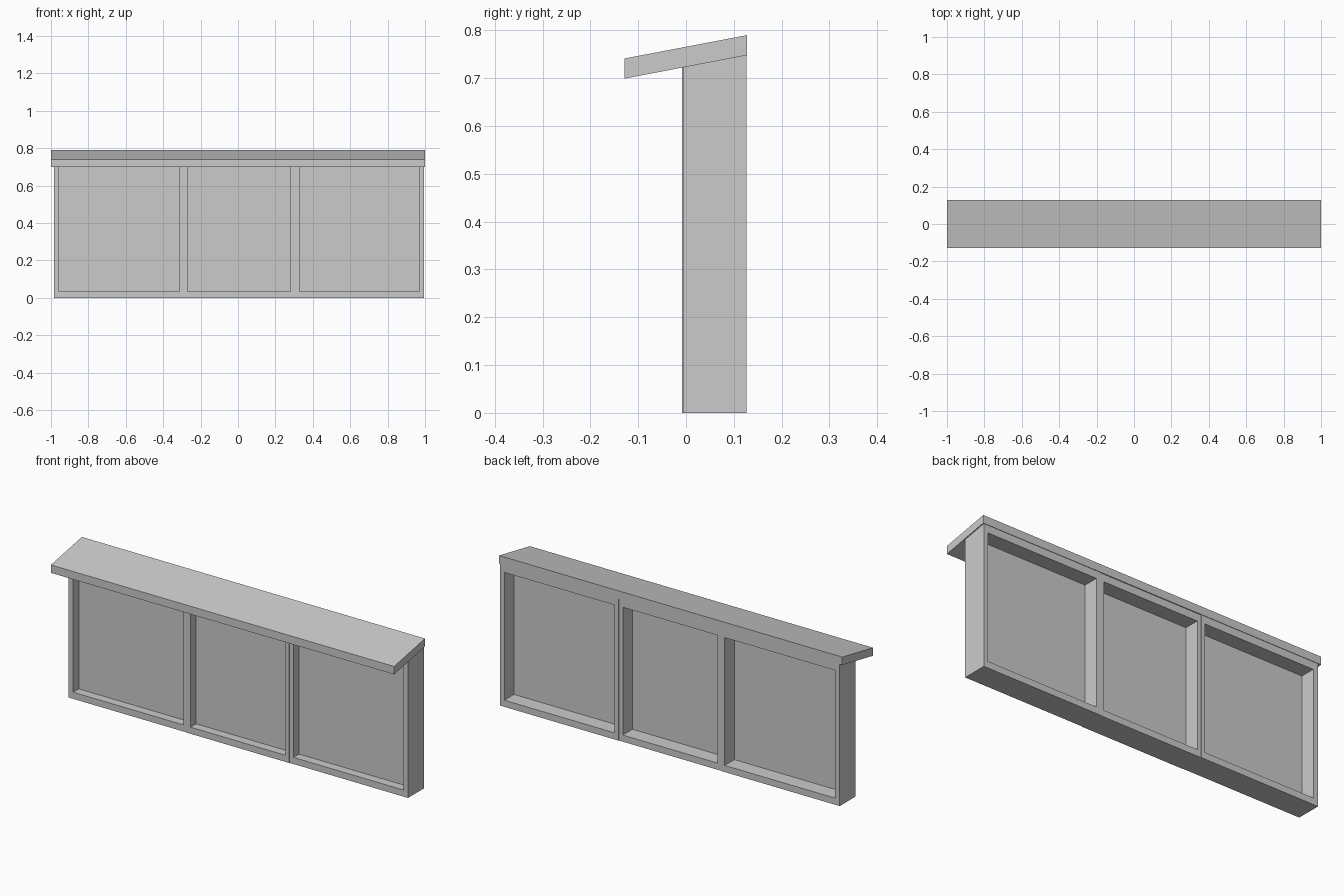
import bpy, bmesh

if "Cube" in bpy.data.objects:
    bpy.data.objects.remove(bpy.data.objects["Cube"])

# Roof underside line: height as a function of depth
def under(y):
    return 0.699 + (y + 0.129) * 0.049 / 0.257

def make(name, verts, faces):
    me = bpy.data.meshes.new(name)
    me.from_pydata(verts, [], faces)
    bm = bmesh.new()
    bm.from_mesh(me)
    bmesh.ops.recalc_face_normals(bm, faces=bm.faces)
    bm.to_mesh(me)
    bm.free()
    ob = bpy.data.objects.new(name, me)
    bpy.context.collection.objects.link(ob)
    return ob

# Prism: yz profile stretched along x
def prism(name, x0, x1, prof):
    n = len(prof)
    verts = [(x, y, z) for x in (x0, x1) for y, z in prof]
    faces = [tuple(range(n)), tuple(range(n, 2 * n))]
    faces += [(i, (i + 1) % n, (i + 1) % n + n, i + n) for i in range(n)]
    return make(name, verts, faces)

# Window frame: one solid ring whose top follows the roof slope
def frame(name, x0, x1, ix0, ix1, y0, y1, z0=0.035, z1=0.708):
    verts = []
    for y in (y0, y1):
        t = under(y)
        verts += [(x0, y, 0), (x1, y, 0), (x1, y, t), (x0, y, t)]
        verts += [(ix0, y, z0), (ix1, y, z0), (ix1, y, z1), (ix0, y, z1)]
    faces = []
    for i in range(4):
        j = (i + 1) % 4
        faces += [(i, j, j + 4, i + 4), (i + 8, j + 8, j + 12, i + 12),
                  (i, j, j + 8, i + 8), (i + 4, j + 4, j + 12, i + 12)]
    return make(name, verts, faces)

# Three bays: outer x, opening x, depth offset (middle sits slightly forward)
bays = [("left", -0.984, -0.294, -0.956, -0.314, 0.0),
        ("middle", -0.294, 0.304, -0.271, 0.281, -0.002),
        ("right", 0.304, 0.995, 0.328, 0.970, 0.0)]
for side, x0, x1, ix0, ix1, dy in bays:
    frame(side + "_frame", x0, x1, ix0, ix1, -0.006 + dy, 0.126 + dy)
    # Thin pane inside the frame, tucked slightly into the rails
    p0, p1, e = 0.040 + dy, 0.046 + dy, 0.005
    prism(side + "_pane", ix0 - e, ix1 + e,
          [(p0, 0.03), (p1, 0.03), (p1, 0.713), (p0, 0.713)])

# Sloping roof slab
ya, yb, th = -0.129, 0.128, 0.042
prism("roof", -1.0, 1.0, [(ya, under(ya)), (yb, under(yb)),
                          (yb, under(yb) + th), (ya, under(ya) + th)])
